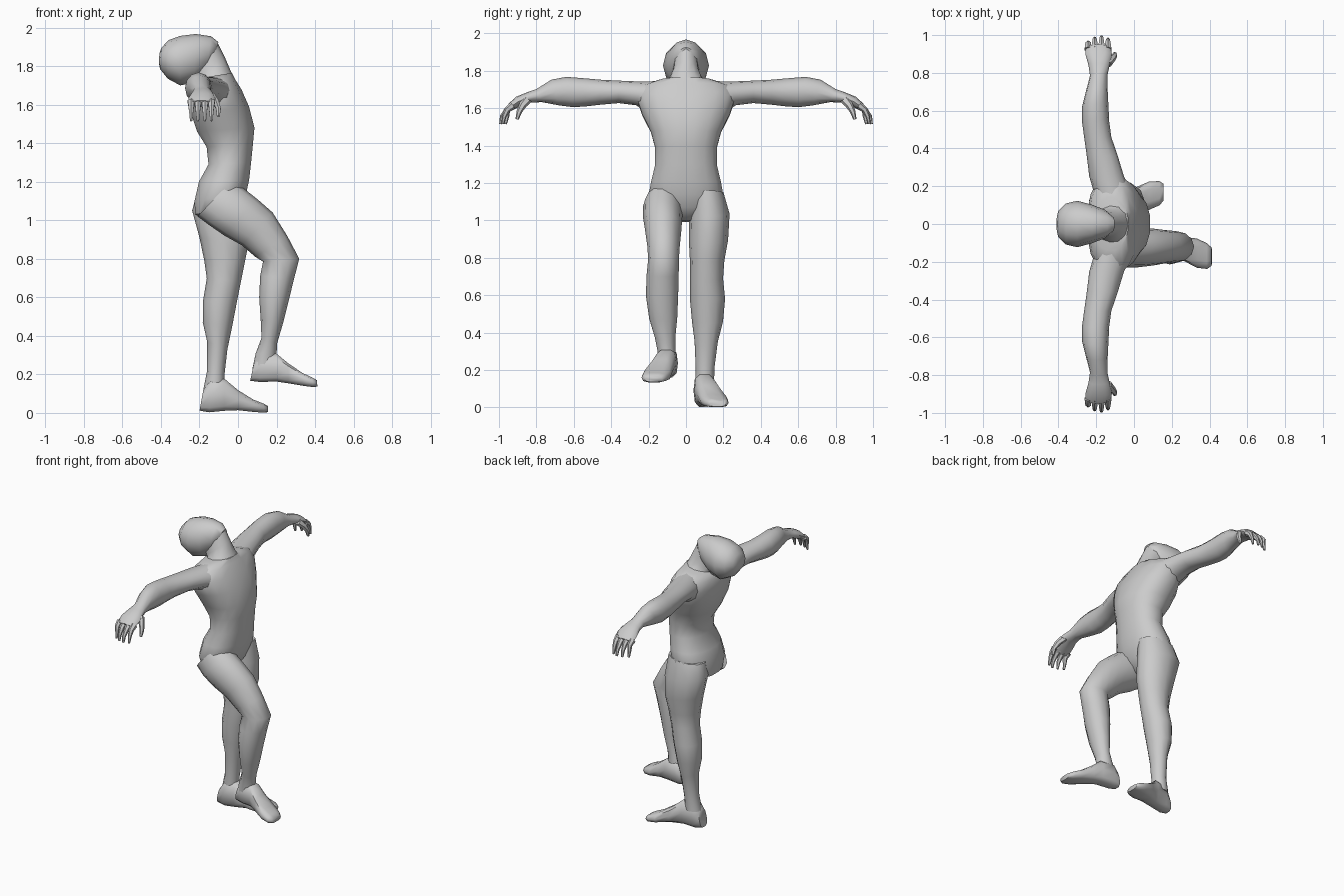
import bpy, bmesh, math
from mathutils import Vector


def loft(name, rings, sides=12, power=1.0, across='y', side=1):
    """Skin rings given as (upper edge u,z), (lower edge u,z), centre, half width.
    u runs along x (across='y') or along y (across='x')."""
    bm = bmesh.new()
    loops = []
    for (u1, z1), (u2, z2), c, w in rings:
        loop = []
        for i in range(sides):
            a = 2 * math.pi * (i + 0.5 * (power < 1)) / sides
            ca = math.copysign(abs(math.cos(a)) ** power, math.cos(a))
            sa = math.copysign(abs(math.sin(a)) ** power, math.sin(a))
            u = (u1 + u2) / 2 + ca * (u1 - u2) / 2
            z = (z1 + z2) / 2 + ca * (z1 - z2) / 2
            v = c + sa * w
            p = (u, v * side, z) if across == 'y' else (v, u * side, z)
            loop.append(bm.verts.new(p))
        loops.append(loop)
    for a, b in zip(loops, loops[1:]):
        for i in range(sides):
            j = (i + 1) % sides
            bm.faces.new((a[i], a[j], b[j], b[i]))
    bm.faces.new(loops[0][::-1])
    bm.faces.new(loops[-1])
    bmesh.ops.recalc_face_normals(bm, faces=bm.faces)
    me = bpy.data.meshes.new(name)
    bm.to_mesh(me)
    bm.free()
    for p in me.polygons:
        p.use_smooth = True
    me.set_sharp_from_angle(angle=math.radians(55))
    ob = bpy.data.objects.new(name, me)
    bpy.context.collection.objects.link(ob)
    return ob


# Torso, leaning back
loft("torso", [
    ((-0.03, 1.00), (-0.15, 0.99), 0, 0.05),
    ((0.02, 1.07), (-0.225, 1.03), 0, 0.17),
    ((0.045, 1.14), (-0.228, 1.10), 0, 0.205),
    ((0.06, 1.21), (-0.205, 1.20), 0, 0.19),
    ((0.07, 1.30), (-0.155, 1.29), 0, 0.168),
    ((0.08, 1.40), (-0.165, 1.38), 0, 0.168),
    ((0.088, 1.48), (-0.215, 1.46), 0, 0.19),
    ((0.06, 1.59), (-0.245, 1.55), 0, 0.24),
    ((0.02, 1.68), (-0.25, 1.64), 0, 0.27),
    ((-0.015, 1.735), (-0.24, 1.70), 0, 0.245),
    ((-0.03, 1.765), (-0.215, 1.735), 0, 0.14),
], 16, 0.9)

# Neck and thrown-back head
loft("neck", [
    ((-0.015, 1.73), (-0.21, 1.69), 0, 0.14),
    ((-0.04, 1.78), (-0.215, 1.72), 0, 0.095),
    ((-0.07, 1.85), (-0.225, 1.725), 0, 0.072),
    ((-0.105, 1.92), (-0.25, 1.74), 0, 0.065),
])
loft("head", [
    ((-0.102, 1.925), (-0.125, 1.83), 0, 0.04),
    ((-0.14, 1.955), (-0.165, 1.77), 0, 0.075),
    ((-0.22, 1.967), (-0.225, 1.715), 0, 0.102),
    ((-0.30, 1.957), (-0.30, 1.70), 0, 0.123),
    ((-0.36, 1.935), (-0.365, 1.735), 0, 0.108),
    ((-0.398, 1.895), (-0.405, 1.785), 0, 0.068),
    ((-0.408, 1.865), (-0.411, 1.82), 0, 0.03),
])

# Standing leg
loft("standing_leg", [
    ((0.04, 1.16), (-0.215, 1.14), 0.11, 0.09),
    ((0.055, 1.02), (-0.238, 1.05), 0.125, 0.108),
    ((0.055, 0.88), (-0.2, 0.91), 0.12, 0.105),
    ((0.035, 0.78), (-0.175, 0.79), 0.113, 0.092),
    ((0.015, 0.68), (-0.162, 0.70), 0.11, 0.088),
    ((-0.005, 0.58), (-0.182, 0.58), 0.115, 0.094),
    ((-0.03, 0.45), (-0.183, 0.47), 0.115, 0.083),
    ((-0.055, 0.33), (-0.16, 0.37), 0.108, 0.062),
    ((-0.07, 0.20), (-0.16, 0.22), 0.102, 0.05),
    ((-0.07, 0.12), (-0.18, 0.12), 0.10, 0.05),
])
loft("standing_foot", [
    ((-0.18, 0.12), (-0.2, 0.01), 0.088, 0.04),
    ((-0.14, 0.18), (-0.15, 0.0), 0.092, 0.052),
    ((-0.07, 0.18), (-0.07, 0.008), 0.10, 0.055),
    ((0.0, 0.12), (0.0, 0.012), 0.125, 0.065),
    ((0.08, 0.07), (0.08, 0.004), 0.15, 0.075),
    ((0.135, 0.048), (0.135, 0.0), 0.163, 0.064),
    ((0.155, 0.036), (0.157, 0.004), 0.168, 0.045),
], 10, 0.7)

# Raised leg, bent at the knee
loft("raised_leg", [
    ((-0.03, 1.21), (-0.21, 1.02), -0.115, 0.09),
    ((0.03, 1.165), (-0.15, 0.975), -0.125, 0.106),
    ((0.10, 1.11), (-0.07, 0.92), -0.125, 0.105),
    ((0.18, 1.04), (0.02, 0.87), -0.122, 0.098),
    ((0.255, 0.92), (0.09, 0.81), -0.12, 0.087),
    ((0.318, 0.80), (0.13, 0.785), -0.12, 0.082),
    ((0.292, 0.70), (0.115, 0.71), -0.125, 0.086),
    ((0.265, 0.59), (0.11, 0.60), -0.128, 0.086),
    ((0.235, 0.47), (0.118, 0.48), -0.122, 0.075),
    ((0.203, 0.36), (0.122, 0.39), -0.112, 0.055),
    ((0.20, 0.30), (0.092, 0.31), -0.105, 0.048),
    ((0.195, 0.24), (0.075, 0.23), -0.10, 0.048),
])
loft("raised_foot", [
    ((0.085, 0.27), (0.063, 0.165), -0.09, 0.04),
    ((0.12, 0.315), (0.11, 0.158), -0.095, 0.052),
    ((0.20, 0.31), (0.20, 0.16), -0.108, 0.056),
    ((0.26, 0.26), (0.26, 0.152), -0.13, 0.064),
    ((0.335, 0.208), (0.335, 0.14), -0.155, 0.077),
    ((0.385, 0.185), (0.39, 0.133), -0.17, 0.068),
    ((0.41, 0.17), (0.412, 0.136), -0.173, 0.048),
], 10, 0.7)


def digit(name, pts, r, side):
    """Tapering finger through (x, y, z) points."""
    rings = []
    for i, p in enumerate(pts):
        d = Vector(pts[min(i + 1, len(pts) - 1)]) - Vector(pts[max(i - 1, 0)])
        t = Vector((d.y, d.z)).normalized()
        k = r * (1 - 0.22 * i)
        rings.append(((p[1] - t.y * k, p[2] + t.x * k),
                      (p[1] + t.y * k, p[2] - t.x * k), p[0], k))
    loft(name, rings, 6, 1.0, 'x', side)


# Outstretched arms with drooping hands
for side, tag in ((1, "left"), (-1, "right")):
    loft(tag + "_arm", [
        ((0.14, 1.745), (0.18, 1.55), -0.11, 0.10),
        ((0.24, 1.742), (0.265, 1.615), -0.145, 0.092),
        ((0.36, 1.747), (0.36, 1.627), -0.168, 0.082),
        ((0.46, 1.752), (0.46, 1.618), -0.192, 0.072),
        ((0.55, 1.760), (0.53, 1.61), -0.203, 0.072),
        ((0.64, 1.767), (0.60, 1.605), -0.205, 0.070),
        ((0.72, 1.752), (0.68, 1.615), -0.197, 0.058),
        ((0.80, 1.702), (0.77, 1.632), -0.187, 0.046),
        ((0.85, 1.685), (0.83, 1.63), -0.185, 0.056),
        ((0.91, 1.66), (0.885, 1.61), -0.187, 0.070),
        ((0.95, 1.622), (0.93, 1.588), -0.19, 0.066),
    ], 12, 1.0, 'x', side)
    for i, (x, tip) in enumerate(((-0.243, 0.965), (-0.208, 0.985),
                                  (-0.172, 0.992), (-0.138, 0.98))):
        digit(f"{tag}_finger_{i + 1}", [
            (x, 0.925, 1.615), (x, 0.955, 1.592),
            (x, tip - 0.008, 1.555), (x, tip, 1.515)], 0.021, side)
    digit(tag + "_thumb", [
        (-0.145, 0.845, 1.65), (-0.118, 0.872, 1.618),
        (-0.102, 0.892, 1.58), (-0.102, 0.903, 1.54)], 0.026, side)
